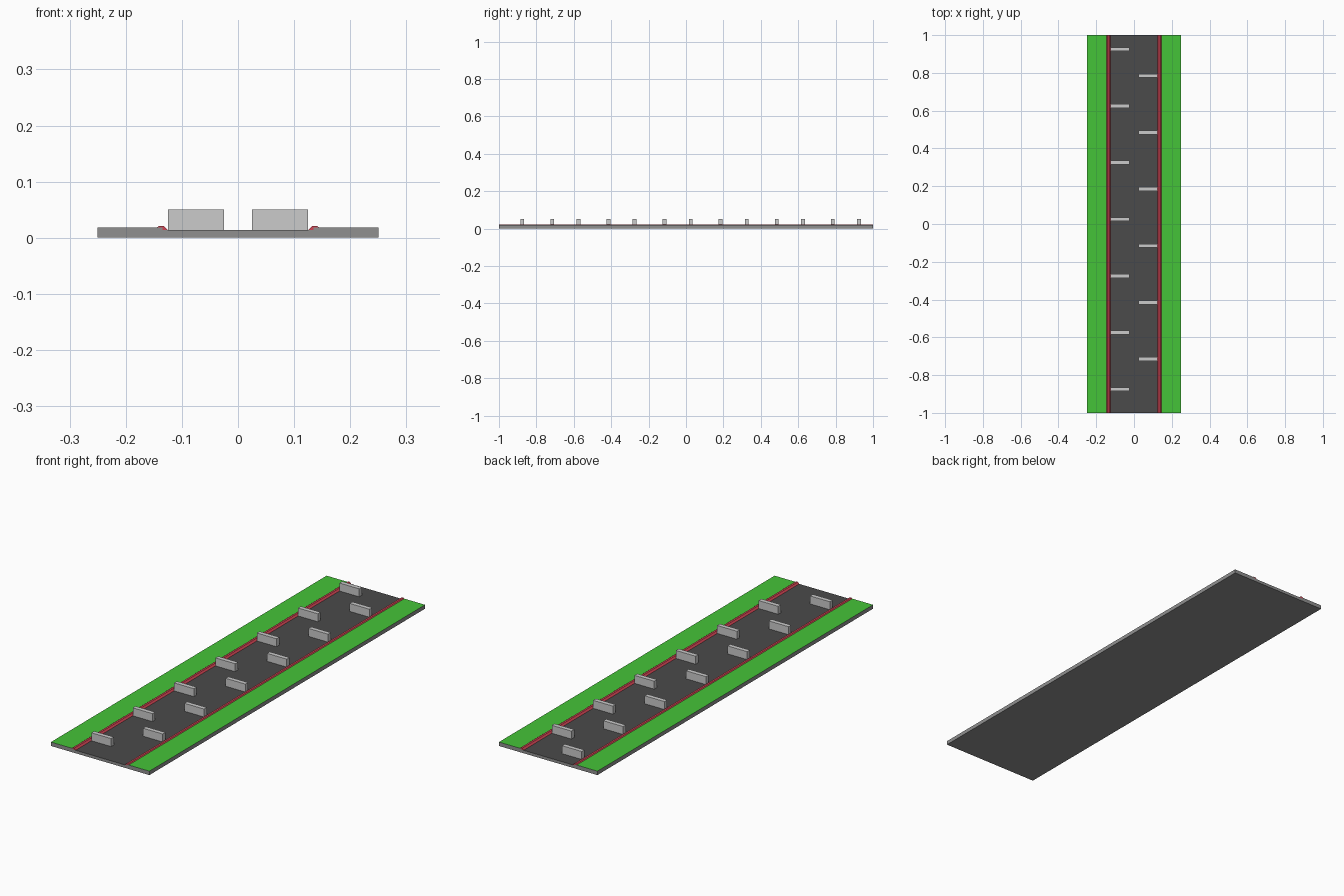
import bpy, bmesh

if "Cube" in bpy.data.objects:
    bpy.data.objects.remove(bpy.data.objects["Cube"])


def material(name, color):
    m = bpy.data.materials.new(name)
    m.diffuse_color = (*color, 1)
    m.use_nodes = True
    m.node_tree.nodes["Principled BSDF"].inputs["Base Color"].default_value = m.diffuse_color
    return m


ASPHALT = material("asphalt", (0.07, 0.07, 0.07))
GRASS = material("grass", (0.06, 0.55, 0.04))
CONCRETE = material("concrete", (0.28, 0.28, 0.28))
RED = material("kerb_red", (0.65, 0.06, 0.09))

ROAD_Z, GRASS_Z, KERB_Z = 0.0135, 0.018, 0.021


def extrude_y(name, profile, y0, y1, mats=()):
    """Prism from an (x, z) profile, extruded along y."""
    bm = bmesh.new()
    face = bm.faces.new([bm.verts.new((x, y0, z)) for x, z in profile])
    ext = bmesh.ops.extrude_face_region(bm, geom=[face])
    moved = [v for v in ext["geom"] if isinstance(v, bmesh.types.BMVert)]
    bmesh.ops.translate(bm, verts=moved, vec=(0, y1 - y0, 0))
    bmesh.ops.recalc_face_normals(bm, faces=bm.faces)
    mesh = bpy.data.meshes.new(name)
    bm.to_mesh(mesh)
    bm.free()
    for m in mats:
        mesh.materials.append(m)
    obj = bpy.data.objects.new(name, mesh)
    bpy.context.collection.objects.link(obj)
    return obj


# Stepped ground slab: sunken road between two grass verges
half = [(0.25, 0), (0.25, GRASS_Z), (0.135, GRASS_Z), (0.135, ROAD_Z)]
profile = half + [(-x, z) for x, z in reversed(half)]
slab = extrude_y("ground_slab", profile, -1, 1, (CONCRETE, ASPHALT, GRASS))
for p in slab.data.polygons:
    if p.normal.z > 0.9:
        p.material_index = 2 if abs(p.center.x) > 0.13 else 1
    elif p.normal.z < -0.9:
        p.material_index = 0

# Bevelled red kerbs on both edges of the road
kerb = [(0.125, ROAD_Z), (0.132, KERB_Z), (0.141, KERB_Z),
        (0.145, GRASS_Z), (0.145, ROAD_Z)]
for side, s in (("left", -1), ("right", 1)):
    extrude_y(f"kerb_{side}", [(s * x, z) for x, z in kerb], -1, 1, (RED,))

# Barrier blocks, staggered between the two lanes
for side, s, first, count in (("left", -1, -0.875, 7), ("right", 1, -0.715, 6)):
    for i in range(count):
        y = first + 0.3 * i
        block = [(s * 0.025, ROAD_Z), (s * 0.125, ROAD_Z),
                 (s * 0.125, 0.05), (s * 0.025, 0.05)]
        extrude_y(f"barrier_{side}_{i + 1}", block, y - 0.01, y + 0.01)
